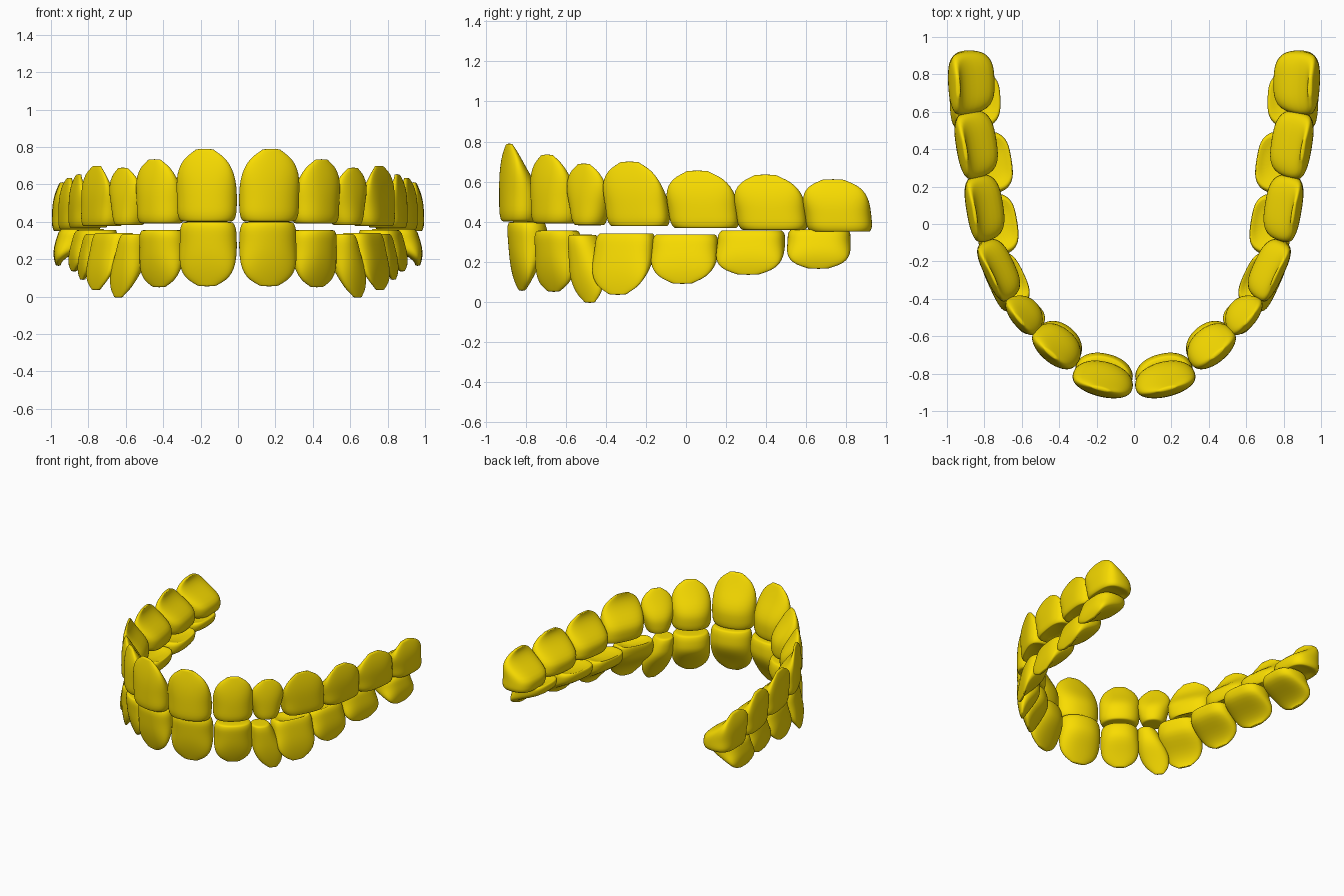
import bpy, bmesh, math

if "Cube" in bpy.data.objects:
    bpy.data.objects.remove(bpy.data.objects["Cube"])

gold = bpy.data.materials.new("gold")
gold.diffuse_color = (0.95, 0.72, 0.0, 1)
gold.use_nodes = True
gold.node_tree.nodes["Principled BSDF"].inputs["Base Color"].default_value = gold.diffuse_color
N, LEVELS = 28, 11


def spow(c, e):
    return math.copysign(abs(c) ** e, c)


def tooth(name, side, pos, ang, w, d, z_bite, z_gum, lean, slide, bite, back, dome):
    a = math.radians(ang)
    tx, ty = math.cos(a), math.sin(a)
    nx, ny = ty, -tx
    e = .66 if back else .9
    h = z_gum - z_bite
    bm = bmesh.new()

    def ring(t, shrink=1, dz=0):
        # Straight sides near the biting edge, domed gum end, sloping tongue side
        g = max(0, (t - .4) / .6)
        edge = 1 - .13 * max(0, 1 - t / .12) ** 2
        width = w / 2 * edge * max(.1, 1 - g ** dome) ** .5 * (bite + (1 - bite) * min(1, 1.7 * t))
        depth = d * edge * (.1 + .9 * (1 - g) ** (1.7 if back else .95))
        mid = d * (.5 - .17 * g * g) + lean * t - depth / 2 - d * (1 - edge) / 2
        verts = []
        for i in range(N):
            q = 2 * math.pi * i / N
            s = spow(math.sin(q), e)
            u = width * shrink * spow(math.cos(q), e) * (1 + .09 * min(s, 0)) + slide * t
            v = mid + depth / 2 * shrink * s
            verts.append(bm.verts.new((side * (pos[0] + tx * u + nx * v),
                                       pos[1] + ty * u + ny * v, z_bite + h * t + dz)))
        return verts

    # Hollow biting surface on back teeth, then rings up to the gum
    rings = [ring(0, .55, h * .1 if back else 0)]
    rings += [ring((1 - math.cos(math.pi * i / (LEVELS - 1))) / 2) for i in range(LEVELS)]
    for r, s in zip(rings, rings[1:]):
        for i in range(N):
            j = (i + 1) % N
            bm.faces.new((r[i], r[j], s[j], s[i]))
    for r in (rings[0], rings[-1]):
        bm.faces.new(r)
    bmesh.ops.recalc_face_normals(bm, faces=bm.faces)
    me = bpy.data.meshes.new(name)
    bm.to_mesh(me)
    bm.free()
    me.materials.append(gold)
    for p in me.polygons:
        p.use_smooth = True
    ob = bpy.data.objects.new(name, me)
    bpy.context.collection.objects.link(ob)
    sub = ob.modifiers.new("smooth", 'SUBSURF')
    sub.levels = sub.render_levels = 1


KINDS = ["central_incisor", "lateral_incisor", "canine", "first_premolar",
         "second_premolar", "first_molar", "second_molar"]
# Shared by both jaws: facing angle, width, depth
SHAPE = [(14, .335, .19), (40, .295, .20), (50, .26, .165), (65, .34, .17),
         (81, .36, .20), (81, .365, .22), (88, .34, .25)]
# Upper jaw: x, y, gum height
UPPER = [(.165, -.83, .79), (.41, -.65, .735), (.58, -.48, .69), (.725, -.23, .70),
         (.80, .10, .655), (.845, .44, .635), (.87, .77, .612)]
# Lower jaw: x, y, gum height, bite height
LOWER = [(.16, -.795, .055, .40), (.405, -.64, .05, .357), (.55, -.515, -.005, .335),
         (.66, -.295, .035, .345), (.715, 0, .09, .34), (.755, .33, .135, .36),
         (.83, .665, .165, .365)]

for i, kind in enumerate(KINDS):
    ang, w, d = SHAPE[i]
    back, canine = i > 2, i == 2
    bite = .66 if canine else .97
    for side, tag in ((1, "right"), (-1, "left")):
        x, y, gum = UPPER[i]
        tooth(f"upper_{kind}_{tag}", side, (x, y), ang, w, d, .40 - .009 * i, gum,
              0, -.035 if back else 0, bite, back, 3.2 if i == 6 else 2.6)
        # Lower back teeth flare outward towards the gum; the canine leans back
        x, y, gum, top = LOWER[i]
        tooth(f"lower_{kind}_{tag}", side, (x, y), ang, w * (.85 if canine else .95), d, top, gum,
              .06 if back else -.03 * (i < 2), .085 if canine else 0, bite, back,
              3.4 if i < 2 or i > 4 else 2.5)
